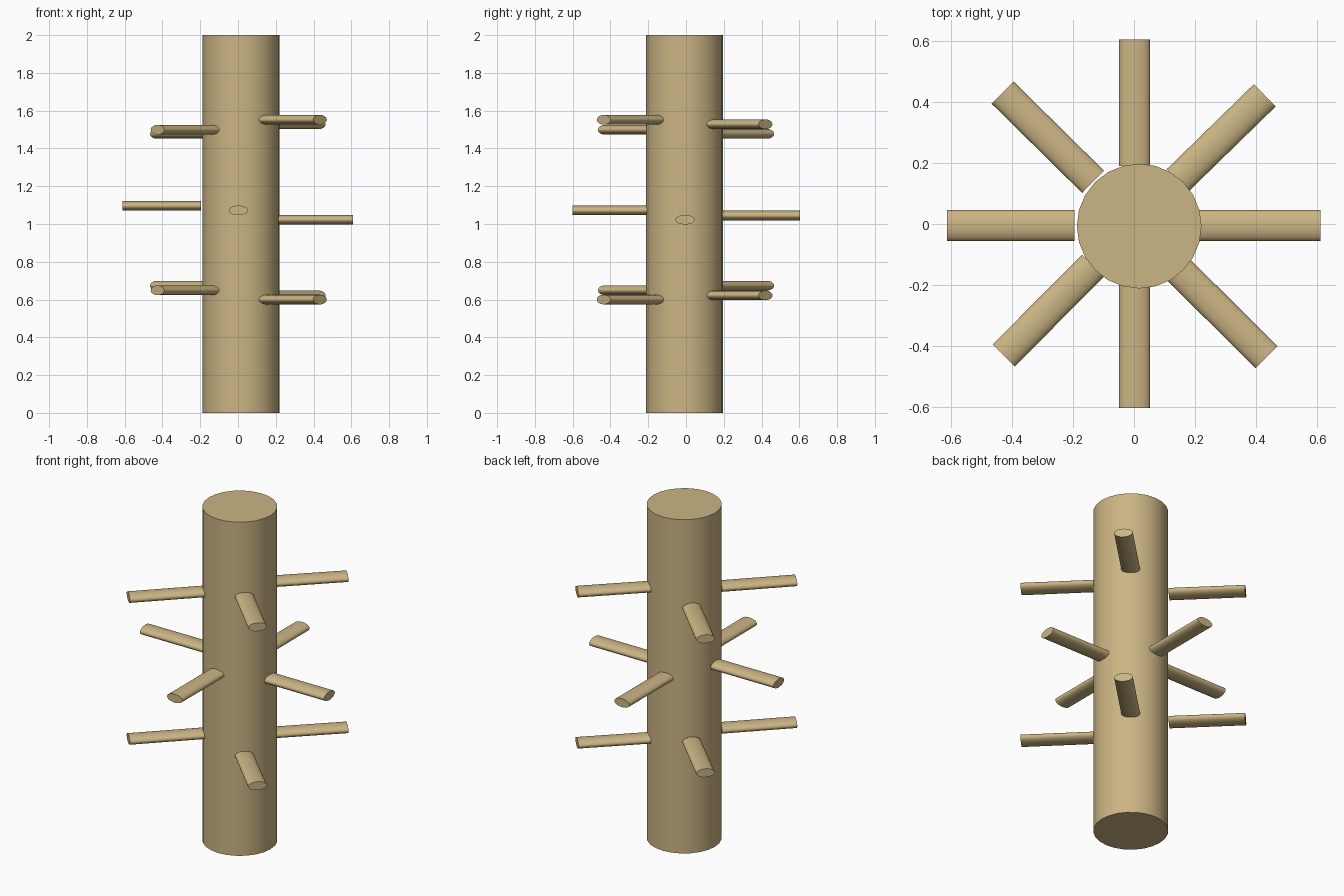
import bpy
from math import pi, radians
from mathutils import Vector

if "Cube" in bpy.data.objects:
    bpy.data.objects.remove(bpy.data.objects["Cube"])

wood = bpy.data.materials.new("wood")
wood.diffuse_color = (0.6, 0.46, 0.23, 1)
wood.use_nodes = True
wood.node_tree.nodes["Principled BSDF"].inputs["Base Color"].default_value = wood.diffuse_color


def finish(ob, name):
    ob.name = name
    ob.data.materials.append(wood)
    bpy.ops.object.shade_smooth_by_angle(angle=radians(35))


def arm(name, start, end, z):
    """Horizontal peg with a flat oval section between two plan points."""
    a, b = Vector((*start, z)), Vector((*end, z))
    d = b - a
    bpy.ops.mesh.primitive_cylinder_add(vertices=24, radius=1, depth=1)
    ob = bpy.context.object
    # lay the peg along x, then flatten it vertically
    for v in ob.data.vertices:
        x, y, h = v.co
        v.co = (h * d.length, y * 0.051, x * 0.0255)
    ob.location = (a + b) / 2
    ob.rotation_euler.z = Vector((1, 0, 0)).xy.angle_signed(d.xy) * -1
    finish(ob, name)


# post
bpy.ops.mesh.primitive_cylinder_add(vertices=24, radius=0.204, depth=2,
                                    location=(0.017, -0.007, 1))
finish(bpy.context.object, "post")

# middle ring of pegs, along the axes
arm("middle_arm_right", (0.195, -0.005), (0.61, -0.005), 1.023)
arm("middle_arm_back", (0.002, 0.19), (0.002, 0.604), 1.045)
arm("middle_arm_front", (0.002, -0.19), (0.002, -0.602), 1.072)
arm("middle_arm_left", (-0.195, -0.005), (-0.612, -0.005), 1.096)

# upper and lower rings of pegs, on the diagonals: start, end, upper z, lower z
diagonals = {
    "front_right": ((0.147, -0.151), (0.434, -0.436), 1.552, 0.600),
    "back_right": ((0.142, 0.142), (0.428, 0.421), 1.528, 0.622),
    "front_left": ((-0.134, -0.136), (-0.426, -0.430), 1.499, 0.649),
    "back_left": ((-0.134, 0.138), (-0.430, 0.430), 1.477, 0.674),
}
for side, (start, end, z_up, z_low) in diagonals.items():
    arm("upper_arm_" + side, start, end, z_up)
    arm("lower_arm_" + side, start, end, z_low)
